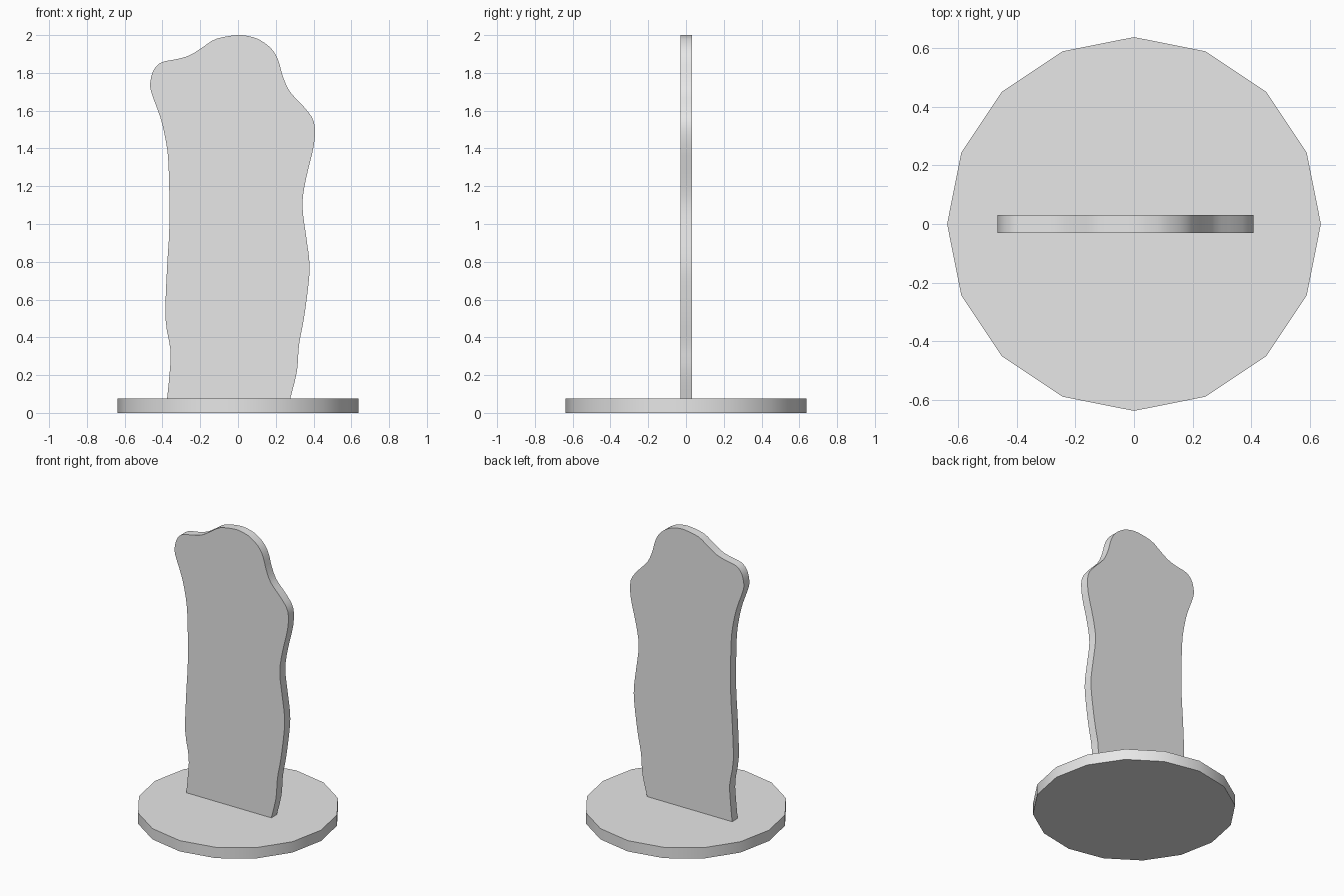
import bpy
import bmesh
import math
from mathutils import Vector

BASE_RADIUS = 0.637
BASE_HEIGHT = 0.075
PLATE_FRONT, PLATE_BACK = -0.03, 0.031
STEPS = 3

if "Cube" in bpy.data.objects:
    bpy.data.objects.remove(bpy.data.objects["Cube"], do_unlink=True)


def make_material(name, colour):
    material = bpy.data.materials.new(name)
    material.use_nodes = True
    material.diffuse_color = colour
    material.node_tree.nodes["Principled BSDF"].inputs["Base Color"].default_value = colour
    return material


def finish(bm, name, material):
    """Turn the bmesh into a named object, smooth with sharp rims."""
    bmesh.ops.recalc_face_normals(bm, faces=bm.faces[:])
    mesh = bpy.data.meshes.new(name)
    bm.to_mesh(mesh)
    bm.free()
    mesh.materials.append(material)
    obj = bpy.data.objects.new(name, mesh)
    bpy.context.scene.collection.objects.link(obj)
    bpy.ops.object.select_all(action="DESELECT")
    obj.select_set(True)
    bpy.context.view_layer.objects.active = obj
    bpy.ops.object.shade_smooth_by_angle(angle=math.radians(40))
    return obj


def smooth_path(points, steps):
    """Open curve passing through every control point."""
    pts = [Vector(p) for p in points]
    pts = [pts[0]] + pts + [pts[-1]]
    path = []
    for a, b, c, d in zip(pts, pts[1:], pts[2:], pts[3:]):
        for i in range(steps):
            t = i / steps
            path.append(b + (c - a) * t / 2
                        + (a - b * 2.5 + c * 2 - d / 2) * t ** 2
                        + (b * 1.5 - a / 2 - c * 1.5 + d / 2) * t ** 3)
    path.append(pts[-1])
    return path


grey = make_material("plain grey", (0.8, 0.8, 0.8, 1))

# Round base: a sixteen-sided disc
bm = bmesh.new()
bmesh.ops.create_cone(bm, cap_ends=True, segments=16, radius1=BASE_RADIUS,
                      radius2=BASE_RADIUS, depth=BASE_HEIGHT)
bmesh.ops.translate(bm, verts=bm.verts[:], vec=(0, 0, BASE_HEIGHT / 2))
finish(bm, "round_base", grey)

# Standing cutout: wavy outline, up the left side, over the top, down the right
outline = [
    (.275, .07), (.312, .22), (.323, .36), (.349, .5), (.374, .69),
    (.378, .8), (.36, .94), (.341, 1.1), (.36, 1.24), (.402, 1.42),
    (.402, 1.54), (.349, 1.62), (.275, 1.7), (.238, 1.78), (.212, 1.87),
    (.175, 1.93), (.116, 1.974), (.063, 1.993), (-.005, 2), (-.116, 1.98),
    (-.185, 1.937), (-.254, 1.894), (-.323, 1.873), (-.402, 1.857),
    (-.444, 1.82), (-.463, 1.76), (-.46, 1.7), (-.413, 1.57),
    (-.386, 1.46), (-.368, 1.32), (-.363, 1), (-.376, .76), (-.384, .5),
    (-.357, .33), (-.363, .2), (-.376, .07),
]
bm = bmesh.new()
front = bm.faces.new([bm.verts.new((p.x, PLATE_FRONT, p.y))
                      for p in smooth_path(outline, STEPS)])
extruded = bmesh.ops.extrude_face_region(bm, geom=[front], use_keep_orig=True)
back_verts = [g for g in extruded["geom"] if isinstance(g, bmesh.types.BMVert)]
bmesh.ops.translate(bm, verts=back_verts, vec=(0, PLATE_BACK - PLATE_FRONT, 0))
finish(bm, "standing_cutout", grey)
